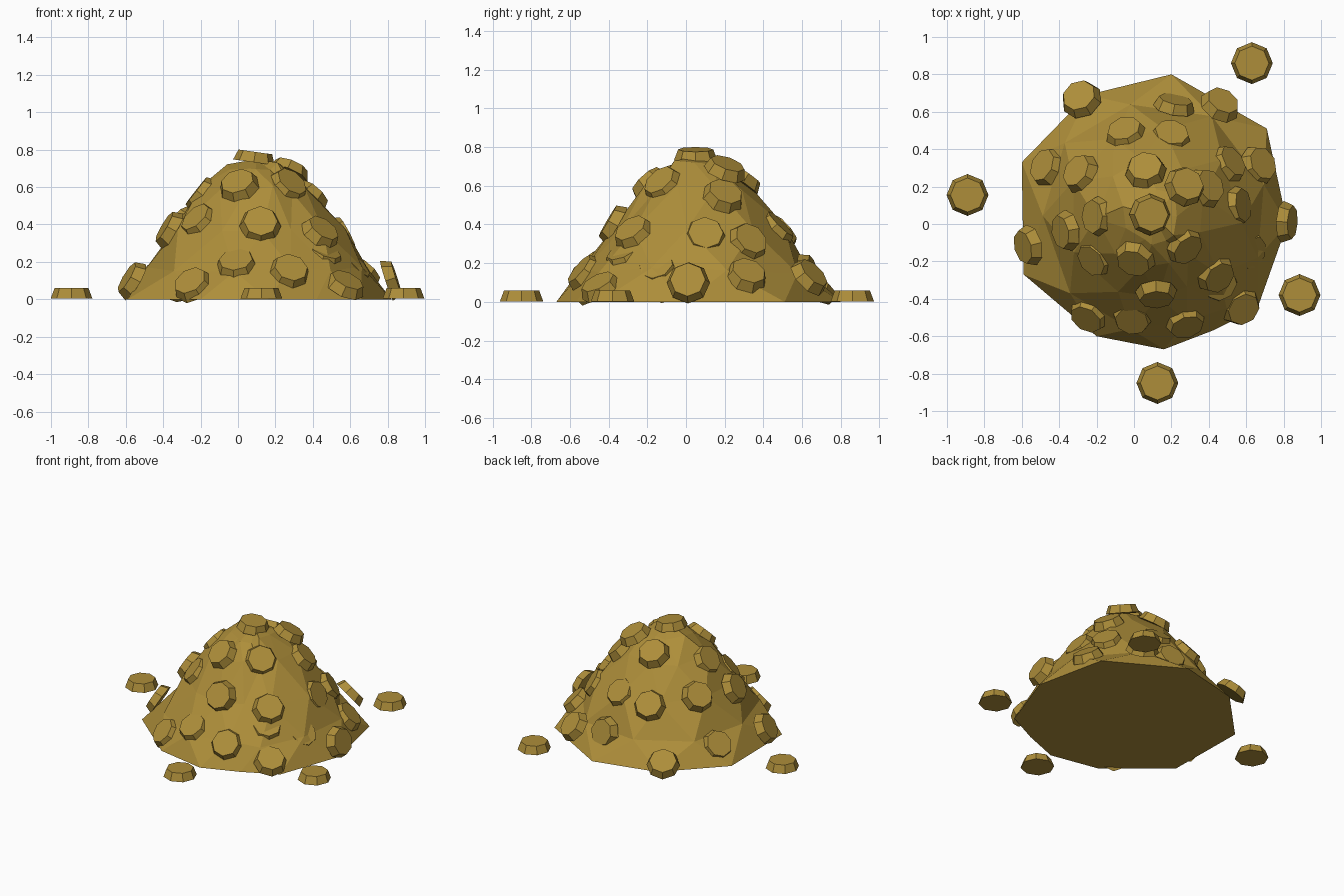
import bpy
import bmesh
import random
from math import radians, cos, sin, tau
from mathutils import Vector

random.seed(4)
scene = bpy.context.scene
if "Cube" in scene.objects:
    bpy.data.objects.remove(scene.objects["Cube"], do_unlink=True)

# Single gold colour
gold = bpy.data.materials.new("gold")
gold.use_nodes = True
gold.diffuse_color = (0.42, 0.27, 0.042, 1.0)
gold.node_tree.nodes["Principled BSDF"].inputs["Base Color"].default_value = gold.diffuse_color


def finish(bm, name):
    """Turn a bmesh into a flat-shaded gold object."""
    bmesh.ops.recalc_face_normals(bm, faces=bm.faces)
    mesh = bpy.data.meshes.new(name)
    bm.to_mesh(mesh)
    bm.free()
    mesh.materials.append(gold)
    result = bpy.data.objects.new(name, mesh)
    scene.collection.objects.link(result)
    return result


# Mound: shrinking, half-step-shifted copies of an irregular ground outline
peak = Vector((0.10, 0.05, 0.75))
axis = Vector((peak.x, peak.y, 0))
outline = [Vector((x, y, 0)) for x, y in (
    (0.2, 0.8), (-0.25, 0.69), (-0.6, 0.33), (-0.59, -0.27), (-0.2, -0.6),
    (0.16, -0.67), (0.42, -0.57), (0.66, -0.45), (0.82, 0.0), (0.71, 0.51))]
levels = [(0.0, 1.0), (0.16, 0.87), (0.38, 0.63), (0.59, 0.41), (0.71, 0.2)]
count = len(outline)


def make_mound():
    bm = bmesh.new()
    rings = []
    for level, (height, scale) in enumerate(levels):
        ring = []
        for i in range(count):
            point = outline[i]
            if level % 2:
                point = (point + outline[(i + 1) % count]) / 2
            point = axis + (point - axis) * scale
            if level:
                wobble = [random.uniform(-0.02, 0.02) for axis_name in "xyz"]
                point = point + Vector(wobble) + Vector((0, 0, height))
            ring.append(bm.verts.new(point))
        rings.append(ring)
    # Triangle strips between neighbouring rings
    for level, (low, high) in enumerate(zip(rings, rings[1:])):
        for i in range(count):
            j = (i + 1) % count
            if level % 2 == 0:
                bm.faces.new((low[i], low[j], high[i]))
                bm.faces.new((low[j], high[j], high[i]))
            else:
                bm.faces.new((low[i], low[j], high[j]))
                bm.faces.new((low[i], high[j], high[i]))
    # Cap the peak and close the flat underside
    tip = bm.verts.new(peak)
    for i in range(count):
        bm.faces.new((rings[-1][i], rings[-1][(i + 1) % count], tip))
    bm.faces.new(rings[0])
    return finish(bm, "gold_mound")


# Coin: an eight-sided slab, slightly narrower on its upper face
def make_coin(name, centre, normal):
    bm = bmesh.new()
    bmesh.ops.create_cone(bm, cap_ends=True, segments=8,
                          radius1=0.112, radius2=0.091, depth=0.056)
    coin = finish(bm, name)
    coin.location = centre
    coin.rotation_euler = Vector(normal).to_track_quat("Z", "Y").to_euler()
    return coin


make_mound()

# Coins lying flat on the ground around the mound
for number, (x, y) in enumerate(((0.63, 0.86), (-0.89, 0.155), (0.885, -0.38), (0.125, -0.85))):
    make_coin(f"ground_coin_{number}", (x, y, 0.031), (0, 0, 1))

# Coins stuck in the slopes: x, y, z and tilt away from upright in degrees
slope_coins = [
    # crown
    (0.09, 0.05, 0.77, 8), (0.28, 0.21, 0.7, 28), (0.06, 0.3, 0.65, 35),
    (0, -0.2, 0.62, 45), (0.28, -0.13, 0.62, 50), (-0.21, 0.04, 0.57, 52),
    (0.4, 0.2, 0.56, 45),
    # middle band
    (-0.38, -0.04, 0.38, 60), (-0.22, -0.19, 0.43, 50), (0.12, -0.39, 0.41, 60),
    (0.45, -0.28, 0.37, 45), (0.57, 0.1, 0.35, 62), (0.52, 0.33, 0.32, 58),
    (0.2, 0.48, 0.39, 45), (-0.05, 0.5, 0.37, 50), (-0.3, 0.28, 0.42, 50),
    (0.46, -0.32, 0.25, 32),
    # foot
    (-0.58, -0.12, 0.11, 60), (-0.01, -0.51, 0.2, 40), (-0.25, -0.5, 0.09, 50),
    (0.28, -0.54, 0.16, 52), (0.58, -0.45, 0.09, 35), (0.63, -0.15, 0.18, 50),
    (0.83, 0.01, 0.11, 72), (0.68, 0.32, 0.15, 45), (0.47, 0.65, 0.14, 50),
    (0.22, 0.65, 0.15, 72), (-0.29, 0.68, 0.08, 35), (-0.48, 0.31, 0.12, 52),
]
for number, (x, y, z, tilt) in enumerate(slope_coins):
    outward = (Vector((x, y, 0)) - axis).normalized()
    if outward.length == 0 or z > 0.75:
        outward = Vector((1, 0, 0))
    normal = outward * sin(radians(tilt)) + Vector((0, 0, cos(radians(tilt))))
    make_coin(f"slope_coin_{number}", Vector((x, y, z)) - normal * 0.01, normal)
